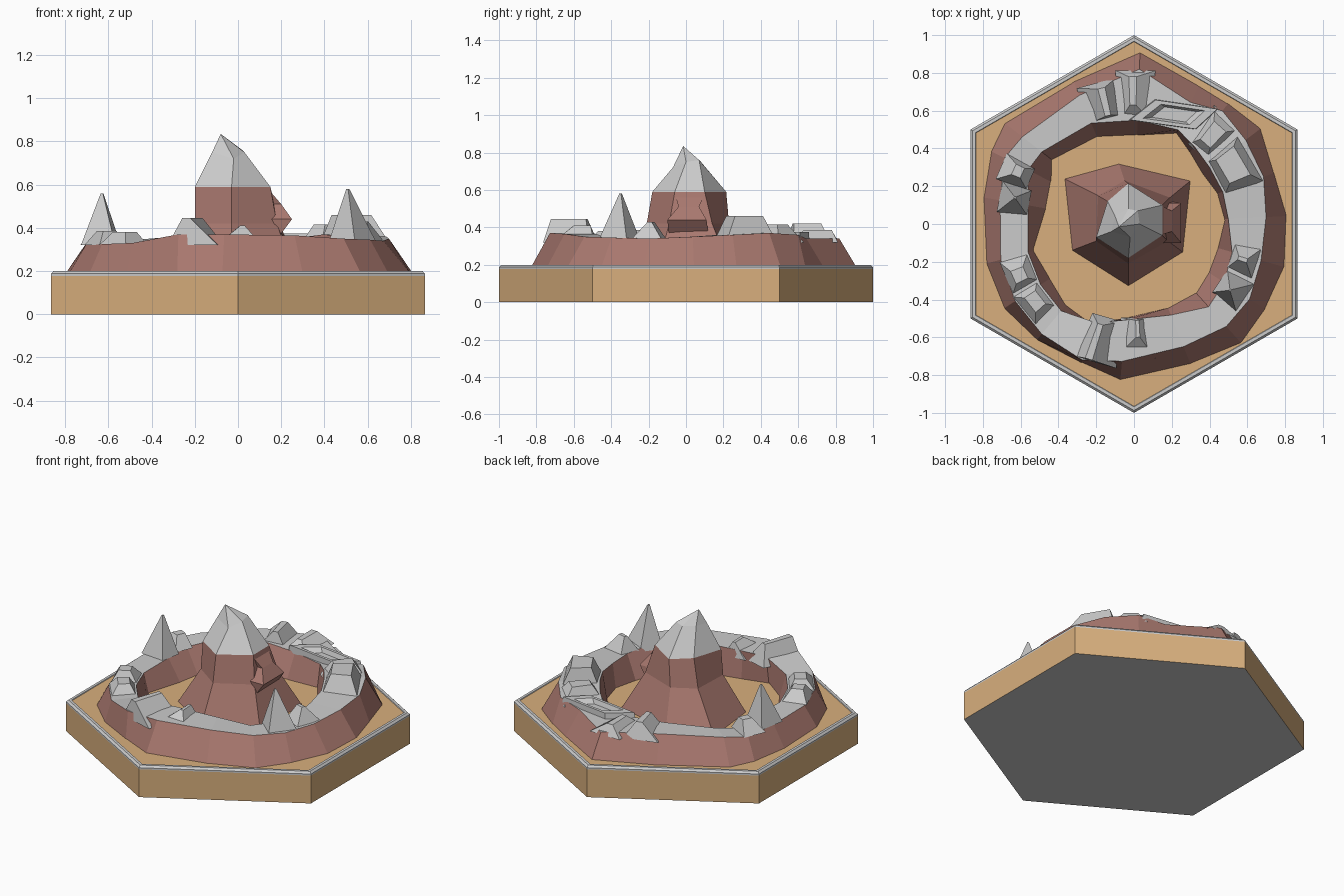
import bpy, bmesh
from math import radians, cos, sin


def material(name, rgb):
    m = bpy.data.materials.new(name)
    m.diffuse_color = (*rgb, 1)
    return m


SAND = material("sand", (0.69, 0.43, 0.205))
CLAY = material("red_rock", (0.40, 0.19, 0.16))
GREY = material("grey_rock", (0.8, 0.8, 0.8))


def polar(a, r, z):
    return (r * cos(radians(a)), r * sin(radians(a)), z)


def loft(name, rings, mats, first=None, last=None, wrap=False):
    """Skin a stack of equal rings; one material per band, optional end caps."""
    bm = bmesh.new()
    rows = [[bm.verts.new(p) for p in ring] for ring in rings]
    n, slots = len(rows[0]), [SAND, CLAY, GREY]

    def face(verts, mat):
        bm.faces.new(verts).material_index = slots.index(mat)

    pairs = list(zip(rows, rows[1:] + rows[:1])) if wrap else list(zip(rows, rows[1:]))
    for (lo, hi), mat in zip(pairs, mats):
        for i in range(n):
            j = (i + 1) % n
            face((lo[i], lo[j], hi[j], hi[i]), mat)
    if first:
        face(rows[0][::-1], first)
    if last:
        face(rows[-1], last)
    bmesh.ops.recalc_face_normals(bm, faces=bm.faces)
    me = bpy.data.meshes.new(name)
    bm.to_mesh(me)
    bm.free()
    for m in slots:
        me.materials.append(m)
    ob = bpy.data.objects.new(name, me)
    bpy.context.collection.objects.link(ob)
    return ob


# Hexagonal tile with a grey chamfered rim
profile = [(1, 0), (1, 0.178), (1, 0.188), (0.987, 0.2), (0.968, 0.2), (0.965, 0.196)]
loft("hex_base", [[polar(90 + 60 * i, r, z) for i in range(6)] for r, z in profile],
     [SAND, GREY, GREY, GREY, GREY], GREY, SAND)

# Crater wall: angle, outer foot, outer crest, inner crest, inner foot, crest height
stations = [
    (-165, .81, .73, .58, .55, .32), (-147, .82, .75, .59, .53, .325),
    (-130, .80, .76, .60, .56, .33), (-111, .785, .77, .56, .58, .37),
    (-95, .83, .73, .51, .50, .37), (-68, .80, .70, .52, .48, .365),
    (-48, .85, .73, .59, .49, .35), (-33, .83, .73, .57, .47, .345),
    (-16, .83, .70, .54, .46, .34), (3, .81, .70, .50, .48, .35),
    (20, .79, .73, .50, .47, .36), (37, .84, .74, .50, .45, .37),
    (52, .81, .76, .52, .48, .36), (65, .81, .71, .55, .53, .34),
    (88, .91, .82, .55, .47, .34), (113, .82, .74, .58, .50, .36),
    (142, .87, .75, .62, .55, .335), (153, .85, .77, .63, .49, .32),
    (170, .81, .72, .57, .47, .32)]
loft("crater_wall",
     [[polar(s[0], s[k], z or s[5]) for s in stations]
      for k, z in ((1, .19), (2, 0), (3, 0), (4, .19))],
     [CLAY, GREY, CLAY, CLAY], wrap=True)

# Ridge rocks: foot (angle range, radius range), top (same), height
rocks = [
    (162, 175, .57, .73, 167, 168, .64, .65, .56),
    (151, 162, .60, .77, 153, 158, .65, .70, .40),
    (-41, -26, .55, .72, -35, -34, .612, .622, .58),
    (-26, -10, .54, .70, -19, -17, .58, .63, .43),
    (17, 41, .50, .74, 23, 38, .55, .67, .46),
    (41, 56, .51, .76, 45, 52, .57, .69, .415),
    (-115, -97, .52, .77, -110, -107, .56, .755, .445),
    (-98, -81, .50, .72, -89, -87, .51, .60, .41),
    (-164, -150, .59, .74, -159, -153, .63, .70, .385),
    (-149, -134, .60, .75, -146, -138, .63, .70, .38),
    (82, 97, .56, .82, 89, 92, .63, .78, .385),
    (97, 113, .58, .78, 102, 105, .59, .74, .42)]


def quad(a0, a1, r0, r1, z):
    return [polar(a0, r0, z), polar(a1, r0, z), polar(a1, r1, z), polar(a0, r1, z)]


for i, k in enumerate(rocks):
    loft(f"ridge_rock_{i + 1}", [quad(*k[:4], 0.32), quad(*k[4:])], [GREY], last=GREY)

# Flat slab with a recessed square hollow
slab = [(-.03, .55), (.33, .50), (.45, .61), (.11, .66)]
loft("hollow_slab",
     [[(.215 + (x - .215) * s, .58 + (y - .58) * s, z) for x, y in slab]
      for s, z in ((1, .33), (.96, .375), (.68, .375), (.5, .348))],
     [GREY] * 3, last=GREY)

# Central mountain: clay body with a grey cap
foot = [(-.08, .32), (.30, .23), (.26, -.15), (-.03, -.33), (-.33, -.14), (-.37, .24)]
waist = [(-.05, .23), (.19, .14), (.18, -.09), (-.03, -.21), (-.20, -.09), (-.19, .15)]
neck = [(-.03, .215), (.15, .10), (.15, -.06), (-.03, -.18), (-.20, -.07), (-.14, .12)]
crown = [(-.03, .08, .75), (.02, .07, .76), (.03, 0, .75),
         (-.02, -.07, .72), (-.12, -.04, .75), (-.10, .04, .755)]
loft("mountain_body",
     [[(*p, z) for p in ring] for ring, z in ((foot, .19), (waist, .42), (neck, .59))],
     [CLAY] * 2)
loft("mountain_cap",
     [[(*p, .59) for p in neck], crown, [(-.08, -.015, .835)] * 6],
     [GREY] * 2)

# Overhanging ledge on the right flank
loft("mountain_ledge",
     [[(.10, y0, z), (x, y0, z), (x, y1, z), (.10, y1, z)]
      for x, y0, y1, z in ((.19, -.09, .12, .36), (.25, -.10, .11, .44),
                           (.20, -.04, .07, .51), (.14, -.06, .10, .58))],
     [CLAY] * 3, CLAY, CLAY)
